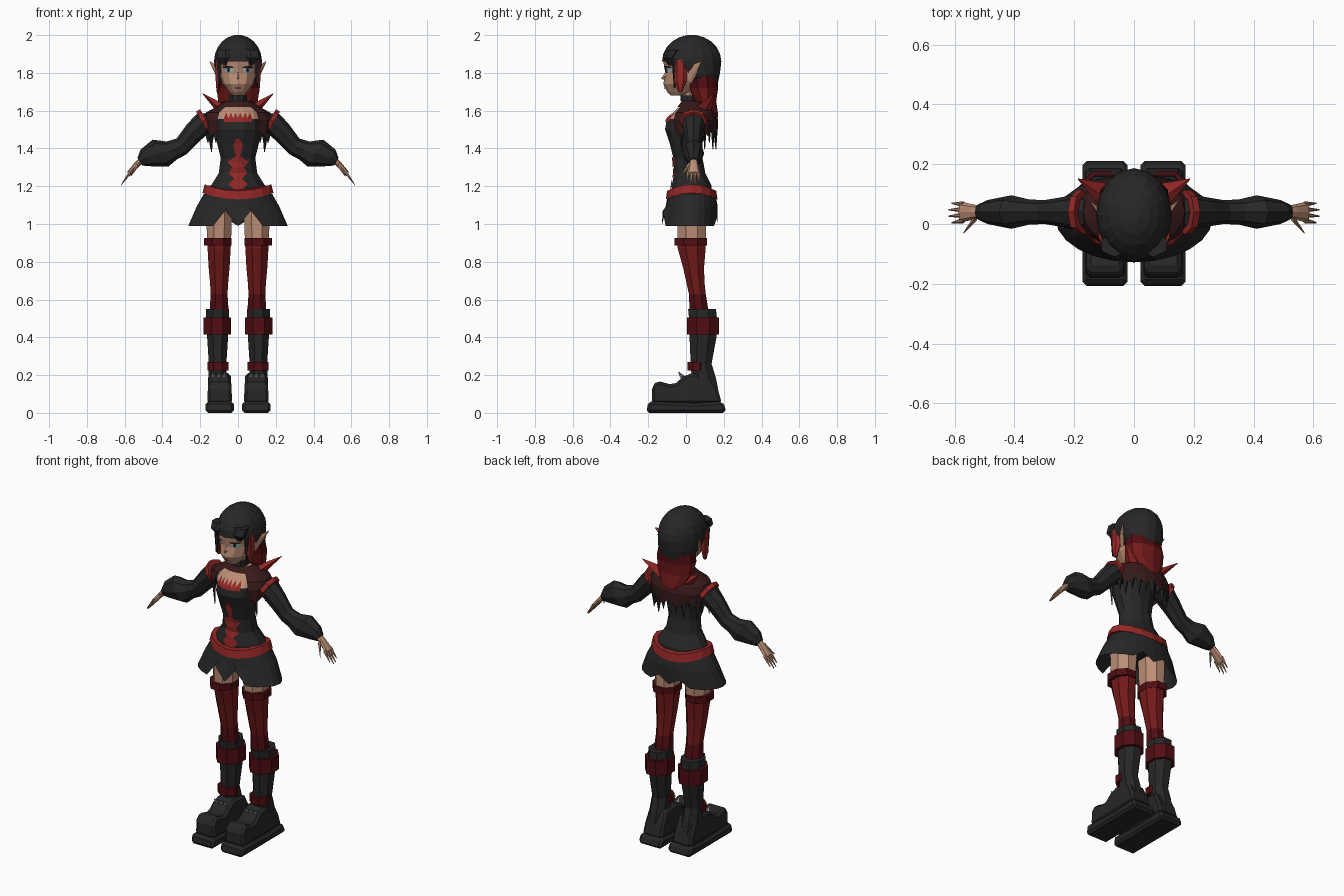
import bpy, bmesh
from math import sin, cos, pi, copysign
from mathutils import Vector
from mathutils.bvhtree import BVHTree

cube = bpy.data.objects.get("Cube")
if cube:
    bpy.data.objects.remove(cube, do_unlink=True)


def material(name, red, green, blue):
    mat = bpy.data.materials.new(name)
    mat.use_nodes = True
    mat.diffuse_color = (red, green, blue, 1)
    shader = mat.node_tree.nodes["Principled BSDF"]
    shader.inputs["Base Color"].default_value = mat.diffuse_color
    return mat


BLACK = material("black cloth", .02, .02, .02)
SKIN = material("skin", .5, .27, .18)
RED = material("bright red", .3, .02, .02)
STOCKING = material("stocking red", .17, .01, .01)
DARK_RED = material("dark red", .08, .004, .006)
MAROON = material("maroon", .04, .01, .01)
GREY = material("metal grey", .25, .24, .22)
EYE = material("pale eye", .3, .45, .47)

RIGHTWARD, BACKWARD, UPWARD = Vector((1, 0, 0)), Vector((0, 1, 0)), Vector((0, 0, 1))
ACROSS_ARM = Vector((.5, 0, .85))


def finish(name, bm, materials, mirror=False, rule=None):
    """Turn a bmesh into an object; the rule picks a material from a face centre."""
    if rule:
        for face in bm.faces:
            face.material_index = rule(face.calc_center_median())
    mesh = bpy.data.meshes.new(name)
    bm.to_mesh(mesh)
    bm.free()
    for mat in materials:
        mesh.materials.append(mat)
    part = bpy.data.objects.new(name, mesh)
    bpy.context.collection.objects.link(part)
    if mirror:
        part.modifiers.new("mirror", 'MIRROR')
    return part


def bridge(bm, rows, closed):
    for low, high in zip(rows, rows[1:]):
        for k in range(len(low) - (not closed)):
            j = (k + 1) % len(low)
            bm.faces.new((low[k], low[j], high[j], high[k]))


def loft(name, rings, *materials, sides=8, u=RIGHTWARD, v=BACKWARD, mirror=False, caps=True,
         rule=None, hole=None, lift=None, turn=0):
    """Skin elliptical rings, each a centre with its radii along u and v."""
    bm = bmesh.new()
    rows = []
    for i, (centre, ru, rv) in enumerate(rings):
        row = []
        for k in range(sides):
            angle = 2 * pi * (k + turn) / sides - pi / 2
            point = Vector(centre) + u * ru * cos(angle) + v * rv * sin(angle)
            if lift:
                point.z += lift(i, k, angle)
            row.append(bm.verts.new(point))
        rows.append(row)
    bridge(bm, rows, True)
    if caps:
        bm.faces.new(rows[0])
        bm.faces.new(rows[-1])
    if hole:
        faces = [face for face in bm.faces if hole(face.calc_center_median())]
        bmesh.ops.delete(bm, context='FACES', geom=faces)
    bmesh.ops.recalc_face_normals(bm, faces=bm.faces)
    return finish(name, bm, materials, mirror, rule)


def column(name, sections, *materials, x=0, **options):
    """Upright loft of sections: height, depth position, radius, optional depth radius."""
    rings = [((x, s[1], s[0]), s[2], s[-1]) for s in sections]
    return loft(name, rings, *materials, mirror=x > 0, **options)


def band(name, low, high, y, width, depth, mat, **options):
    return column(name, [(low, y, width, depth), (high, y, width, depth)], mat, **options)


def spike(name, base, tip, mat, ru, rv, mirror=True, **options):
    point = .002
    return loft(name, [(base, ru, rv), (tip, point, point)], mat, mirror=mirror, **options)


def extrude(name, outline, inner, outer, mat, taper=0):
    """Extrude a side outline across x, narrowing with height."""
    bm = bmesh.new()
    rows = [[bm.verts.new((x + slope * z, y, z)) for y, z in outline]
            for x, slope in ((inner, taper), (outer, -taper))]
    bridge(bm, rows, True)
    for row in rows:
        bm.faces.new(row)
    bmesh.ops.recalc_face_normals(bm, faces=bm.faces)
    bevel = finish(name, bm, [mat], True).modifiers.new("bevel", 'BEVEL')
    bevel.width, bevel.segments = .014, 1


def decal(name, target, pairs, mat, mirror=False, offset=.006):
    """Thin painted strip laid on the front of the target, from pairs of (x, z) edges."""
    mesh = target.data
    tree = BVHTree.FromPolygons([vert.co for vert in mesh.vertices],
                                [poly.vertices for poly in mesh.polygons])
    bm = bmesh.new()
    rows = []
    for start, end in pairs:
        row = []
        for step in (0, .5, 1):
            x, z = Vector(start).lerp(Vector(end), step)
            surface = tree.ray_cast(Vector((x, -2, z)), BACKWARD)[0]
            row.append(bm.verts.new((x, surface.y - offset, z)))
        rows.append(row)
    bridge(bm, rows, False)
    for face in bm.faces:
        face.normal_update()
        if face.normal.y > 0:
            face.normal_flip()
    return finish(name, bm, [mat], mirror)


def almond(name, x, z, width, height, mat, **options):
    """Lens-shaped decal on the face."""
    pairs = []
    for step in (-1, -.5, 0, .5, 1):
        half = height * (1.1 - step * step)
        pairs.append(((x + width * step, z - half), (x + width * step, z + half)))
    decal(name, head, pairs, mat, **options)


# Head and face
head = column("head", [(1.68, -.05, .03), (1.7, -.03, .05, .07), (1.74, -.02, .08, .1),
                       (1.8, 0, .1, .11), (1.86, 0, .11, .12), (1.94, .02, .09, .1)],
              SKIN, sides=12)
spike("nose", (0, -.1, 1.79), (0, -.13, 1.77), SKIN, .016, .03, v=UPWARD, mirror=False, sides=4)
almond("eyes", .05, 1.815, .028, .013, EYE, mirror=True)
almond("pupils", .05, 1.815, .008, .013, BLACK, mirror=True, offset=.008)
almond("lashes", .054, 1.83, .032, .006, BLACK, mirror=True, offset=.009)
almond("mouth", 0, 1.72, .022, .003, DARK_RED)
spike("ears", (.1, .02, 1.79), (.15, .08, 1.86), SKIN, .05, .025, u=UPWARD, sides=6)

# Hair: a dome open at the face, fringe, side locks and red tail
dome = [(1.75, .08, .1, .09), (1.8, .06, .12)]
for step in range(6):
    angle = step * pi / 11
    dome.append((1.86 + .14 * sin(angle) / sin(5 * pi / 11), .03,
                 .127 * cos(angle), .157 * cos(angle)))
column("hair_cap", dome, BLACK, sides=16, hole=lambda c: c.z < 1.86 and c.y < 0)
column("fringe", [(1.84, -.08, .015), (1.88, -.09, .05, .03), (1.92, -.07, .05, .04)],
       BLACK, x=.065, sides=6)
column("side_locks", [(1.7, -.03, .01), (1.76, -.03, .015, .035), (1.87, -.03, .015, .035)],
       RED, x=.105, sides=6)
column("dark_strands", [(1.72, -.06, .005), (1.87, -.06, .015)], BLACK, x=.1, sides=6)
column("hair_tail", [(1.5, .15, .01), (1.58, .13, .07, .04), (1.65, .1, .11, .06),
                     (1.72, .09, .12, .08), (1.79, .08, .11, .09)],
       STOCKING, DARK_RED, sides=10, rule=lambda c: c.z > 1.7)

# Neck, choker and torso
column("neck", [(1.58, .03, .05), (1.64, .03, .036), (1.74, .01, .036)], SKIN)
band("choker", 1.65, 1.68, .02, .05, .05, BLACK, sides=10)
chest = [(1.43, 0, .115, .09), (1.5, 0, .126, .115), (1.555, 0, .126, .105)]
waist = [(1.08, .03, .16, .11), (1.2, .03, .15, .11), (1.27, .02, .105, .085), (1.35, .01, .095, .08)]
collar = [(1.61, .03, .11, .08), (1.65, .05, .05)]
torso = column("bodice", waist + chest + collar, BLACK, SKIN, sides=12, turn=.5,
               rule=lambda c: c.z > 1.56)
decal("neckline_teeth", torso, [((step / 80, 1.54), (step / 80, 1.56 + .03 * (step % 2)))
                                for step in range(-6, 7)], RED)
emblem = []
for step, half in enumerate((.02, .05, .02, .05, .03, .055, .01, .02, .024, .01)):
    height = 1.18 + .03 * step
    emblem.append(((-half, height), (half, height)))
decal("bodice_emblem", torso, emblem, RED)


# Skirt with notched hem, and dipping belt
def hem(ring, k, angle):
    from_front = min(k, 24 - k)
    if ring == 0 and from_front in (1, 11):
        return .08 if from_front == 1 else .04
    return 0


def dip(ring, k, angle):
    return -.035 * sin(angle) ** 2


column("skirt", [(.99, .02, .263, .148), (1.09, .03, .22, .138), (1.16, .03, .18, .126)],
       BLACK, sides=24, caps=False, lift=hem)
column("belt", [(1.165, .03, .188, .137), (1.21, .03, .176, .13)], RED, sides=16, lift=dip)


# Capelet with torn hem, strands and collar points
def torn(ring, k, angle):
    return -.035 * (k % 2) if ring == 0 else 0


column("capelet", [(1.5, .04, .175, .128), (1.55, .04, .188, .13), (1.59, .04, .17, .118),
                   (1.62, .045, .115, .09), (1.65, .045, .068)],
       MAROON, sides=20, caps=False, lift=torn,
       hole=lambda c: c.y < 0 and abs(c.x) < .095 and c.z < 1.612)
for strand in range(6):
    angle = pi * (strand + 1) / 12
    x, y = .165 * cos(angle), .04 + .118 * sin(angle)
    spike("torn_strands", (x, y, 1.53), (x, y, 1.43 - .035 * (strand % 2)),
          BLACK, .028, .012, sides=4)
spike("front_tassels", (.14, -.03, 1.53), (.14, -.02, 1.38), BLACK, .014, .014, sides=4)
spike("collar_points", (.085, .08, 1.6), (.187, .15, 1.69), RED, .055, .04,
      u=BACKWARD, v=UPWARD, sides=4)


# Puffed sleeves with shoulder trim
def sleeve(name, sections, mat):
    loft(name, [((x, .04, z), radius, depth) for x, z, radius, depth in sections],
         mat, u=ACROSS_ARM, mirror=True)


sleeve("shoulder_trim", [(.17, 1.555, .062, .075), (.19, 1.54, .064, .073)], RED)
sleeve("sleeves", [(.1, 1.55, .05, .06), (.19, 1.53, .06, .06), (.24, 1.48, .058, .05),
                   (.3, 1.41, .05, .04), (.35, 1.39, .055, .042), (.41, 1.375, .084, .056),
                   (.49, 1.35, .052, .04), (.52, 1.33, .024, .026)], BLACK)

# Hands
sleeve("palms", [(.5, 1.35, .016, .018), (.54, 1.31, .016, .026), (.58, 1.265, .013, .035)], SKIN)
for finger in range(4):
    y = .012 + finger * .018
    middle = finger in (1, 2)
    spike("fingers", (.57, y, 1.275), (.62 if middle else .61, 1.2 * y - .01, 1.205 if middle else 1.22),
          SKIN, .011, .01, u=ACROSS_ARM, sides=6)
spike("thumbs", (.53, .02, 1.315), (.57, -.03, 1.25), SKIN, .013, .013, u=ACROSS_ARM, sides=6)

# Legs and stockings
column("legs", [(.53, .07, .055), (.63, .06, .048), (.69, .05, .052), (.77, .04, .06),
                (.87, .03, .066, .08), (.9, .03, .068, .08), (1.1, .03, .076, .085)],
       DARK_RED, STOCKING, SKIN, x=.1, turn=.5,
       rule=lambda c: (c.z > .63) + (c.z > .89))
band("stocking_bands", .885, .925, .025, .079, .093, DARK_RED, x=.108, turn=.5)

# Boots: shaft, cuff, ankle band, sole, shoe and studs
column("boot_shafts", [(.05, .11, .052, .08), (.18, .095, .054, .07), (.26, .08, .05, .06),
                       (.4, .09, .06, .077), (.5, .09, .066, .08), (.55, .085, .066, .08)],
       BLACK, x=.108, turn=.5)
band("boot_cuffs", .415, .505, .09, .08, .093, DARK_RED, x=.11, turn=.5)
band("ankle_bands", .225, .27, .055, .06, .05, DARK_RED, x=.107, turn=.5)
extrude("shoe_soles", [(-.21, 0), (.21, 0), (.21, .03), (.19, .06), (.05, .05), (-.2, .06)],
        .022, .172, BLACK)
extrude("shoe_uppers", [(-.18, .05), (-.18, .14), (-.15, .17), (-.08, .15), (-.05, .16),
                        (-.02, .19), (.03, .21), (.13, .2), (.17, .12), (.19, .05)],
        .028, .166, BLACK, taper=.05)
for x in (.07, .1, .13):
    spike("buckle_studs", (x, -.01, .185), (x, -.04, .217), GREY, .017, .02, sides=4)
